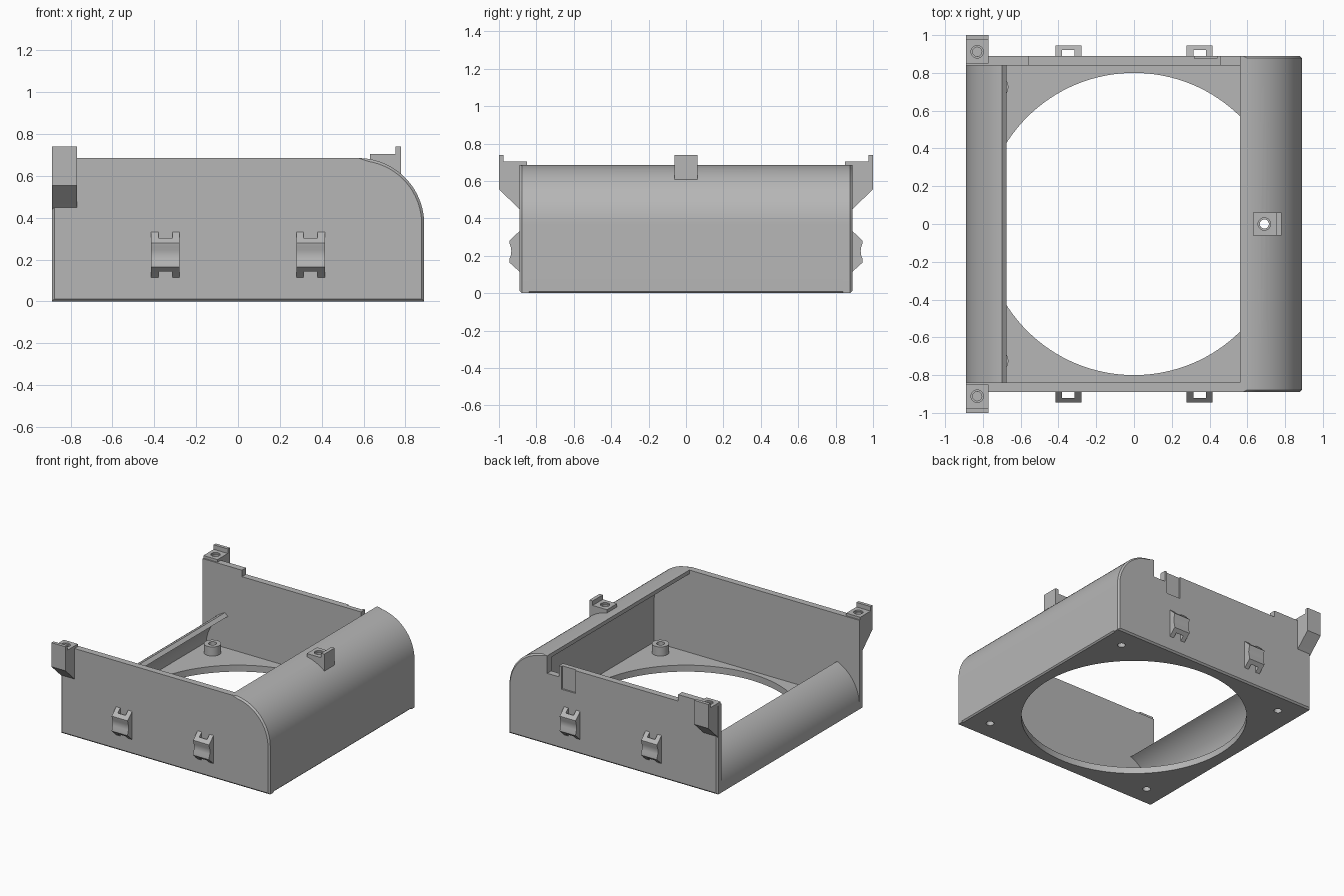
import bpy, bmesh, math
from mathutils import Vector

if "Cube" in bpy.data.objects:
    bpy.data.objects.remove(bpy.data.objects["Cube"])

grey = bpy.data.materials.new("plain_grey")
grey.use_nodes = True
COLOUR = (0.47, 0.47, 0.47, 1)
grey.diffuse_color = COLOUR
grey.node_tree.nodes["Principled BSDF"].inputs["Base Color"].default_value = COLOUR

W, H, WALL, SHELL, R = 0.89, 0.685, 0.05, 0.03, 0.315
INNER = W - WALL


def finish(name, bm):
    bmesh.ops.recalc_face_normals(bm, faces=bm.faces)
    mesh = bpy.data.meshes.new(name)
    bm.to_mesh(mesh)
    bm.free()
    mesh.materials.append(grey)
    obj = bpy.data.objects.new(name, mesh)
    bpy.context.collection.objects.link(obj)
    return obj


def prism(name, pts, axis, a, b, chamfer=None):
    """Extrude a profile (x,z) along y, or (y,z) along x, from a to b."""
    bm = bmesh.new()
    place = (lambda p, t: (p[0], t, p[1])) if axis == "y" else (lambda p, t: (t, p[0], p[1]))
    base = bm.faces.new([bm.verts.new(place(p, a)) for p in pts])
    ext = bmesh.ops.extrude_face_region(bm, geom=[base])
    moved = [g for g in ext["geom"] if isinstance(g, bmesh.types.BMVert)]
    step = Vector((0, b - a, 0)) if axis == "y" else Vector((b - a, 0, 0))
    bmesh.ops.translate(bm, verts=moved, vec=step)
    bmesh.ops.recalc_face_normals(bm, faces=bm.faces)
    if chamfer:
        edges = [e for e in bm.edges if chamfer(*[v.co for v in e.verts])]
        bmesh.ops.bevel(bm, geom=edges, offset=0.012, segments=1, affect="EDGES")
    return finish(name, bm)


def box(name, x, y, z):
    return prism(name, [(x[0], z[0]), (x[1], z[0]), (x[1], z[1]), (x[0], z[1])], "y", *y)


def cylinder(name, x, y, z0, z1, radius, sides=32):
    bm = bmesh.new()
    bmesh.ops.create_cone(bm, cap_ends=True, segments=sides, radius1=radius,
                          radius2=radius, depth=z1 - z0)
    bmesh.ops.translate(bm, verts=bm.verts, vec=(x, y, (z0 + z1) / 2))
    return finish(name, bm)


def cut(obj, *cutters):
    for cutter in cutters:
        mod = obj.modifiers.new("cut", "BOOLEAN")
        mod.operation, mod.solver, mod.object = "DIFFERENCE", "EXACT", cutter
        bpy.context.view_layer.objects.active = obj
        bpy.ops.object.modifier_apply(modifier=mod.name)
        bpy.data.objects.remove(cutter)


def arc(cx, cz, r, start, end, n=20):
    angles = [math.radians(start + (end - start) * i / n) for i in range(n + 1)]
    return [(cx + r * math.cos(t), cz + r * math.sin(t)) for t in angles]


def screw_cut(obj, x, y, top, depth):
    cut(obj, cylinder("countersink", x, y, top - 0.01, top + 0.1, 0.033),
        cylinder("screw_hole", x, y, top - depth, top + 0.1, 0.024))


# Side walls with one rounded top corner
CX, CZ = W - R, H - R
corner = arc(CX, CZ, R, 0, 90)
outline = [(-W, 0), (W, 0)] + corner
notched = [(0.56, H), (0.56, 0.55), (0.46, 0.55), (0.46, 0.635), (-0.555, 0.635), (-0.555, H)]


def outer_edge(a, b):
    if min(abs(a.y), abs(b.y)) < W - 0.001:
        return False
    mid = (a + b) / 2
    return mid.x > CX + 0.02 or mid.z < 0.001 or mid.x < -W + 0.001


front_wall = prism("front_wall", outline + [(-W, H)], "y", -W, -INNER, outer_edge)
back_wall = prism("back_wall", outline + notched + [(-W, H)], "y", INNER, W, outer_edge)
cut(back_wall, box("label_recess", (0.32, 0.44), (W - 0.013, W + 0.1), (0.46, 0.7)))

# Right wall curling over into a short top
inner_arc = arc(CX, CZ, R - SHELL, 90, 0)
shell = prism("curved_side_wall",
              [(W - SHELL, 0), (W - 0.01, 0), (W, 0.01)] + corner + [(0.56, H), (0.56, H - SHELL)] + inner_arc,
              "y", -INNER, INNER)
cut(shell, cylinder("shell_hole", 0.69, 0, 0.5, 0.9, 0.024))

# Low curved lip along the open side
stop = math.degrees(math.acos(-(R - 0.19) / R))
lip_z = 0.03
prism("curved_lip", [(-W + SHELL, 0), (-W, 0)] + arc(-CX, lip_z, R, 180, stop)
      + arc(-CX, lip_z, R - SHELL, stop - 3, 180), "y", -INNER, INNER)

# Floor with the large round opening, screw holes and standoffs
floor = box("floor", (-W + 0.01, W - 0.01), (-INNER, INNER), (0, 0.05))
cut(floor, cylinder("opening", 0, 0, -0.1, 0.2, 0.8, 128))
rounded = [floor, shell, front_wall, back_wall, bpy.data.objects["curved_lip"]]
for sx in (-1, 1):
    for sy in (-1, 1):
        x, y = sx * 0.725, sy * 0.725
        cut(floor, cylinder("floor_hole", x, y, -0.1, 0.2, 0.028))
        boss = cylinder("standoff", x, y, 0.05, 0.12, 0.06)
        cut(boss, cylinder("standoff_hole", x, y, 0, 0.2, 0.028))
        rounded.append(boss)

# Corner mounting brackets and cable clips, mirrored front to back
bracket = [(0.88, 0.44), (W, 0.45), (1, 0.555), (1, 0.74), (0.975, 0.74), (0.975, 0.705),
           (0.85, 0.705), (0.85, 0.68), (0.88, 0.68)]
clip = [(0.885, 0.11), (W, 0.115), (0.945, 0.165), (0.943, 0.185), (0.936, 0.205), (0.934, 0.225),
        (0.936, 0.245), (0.943, 0.265), (0.945, 0.28), (W, 0.332), (0.885, 0.332)]
for sy, side in ((-1, "front"), (1, "back")):
    mount = prism(side + "_bracket", [(sy * y, z) for y, z in bracket], "x", -W, -0.77)
    screw_cut(mount, -0.83, sy * 0.912, 0.705, 0.1)
    rounded.append(mount)
    for x in (-0.347, 0.347):
        loop = prism(side + "_clip", [(sy * y, z) for y, z in clip], "x", x - 0.068, x + 0.068)
        cut(loop, box("clip_slot", (x - 0.033, x + 0.033), sorted((sy * 0.87, sy * 0.92)), (0, 0.5)))
        rounded.append(loop)

# Mounting tab on the curved side
tab = prism("side_tab", [(0.63, 0.67), (0.70, 0.645), (0.78, 0.60), (0.78, 0.74), (0.752, 0.74),
                         (0.752, 0.705), (0.63, 0.705)], "y", -0.062, 0.062)
screw_cut(tab, 0.69, 0, 0.705, 0.2)
rounded.append(tab)

# Smooth curved surfaces, keep edges crisp
bpy.ops.object.select_all(action="DESELECT")
for obj in rounded:
    obj.select_set(True)
bpy.context.view_layer.objects.active = floor
bpy.ops.object.shade_smooth_by_angle(angle=math.radians(25))
